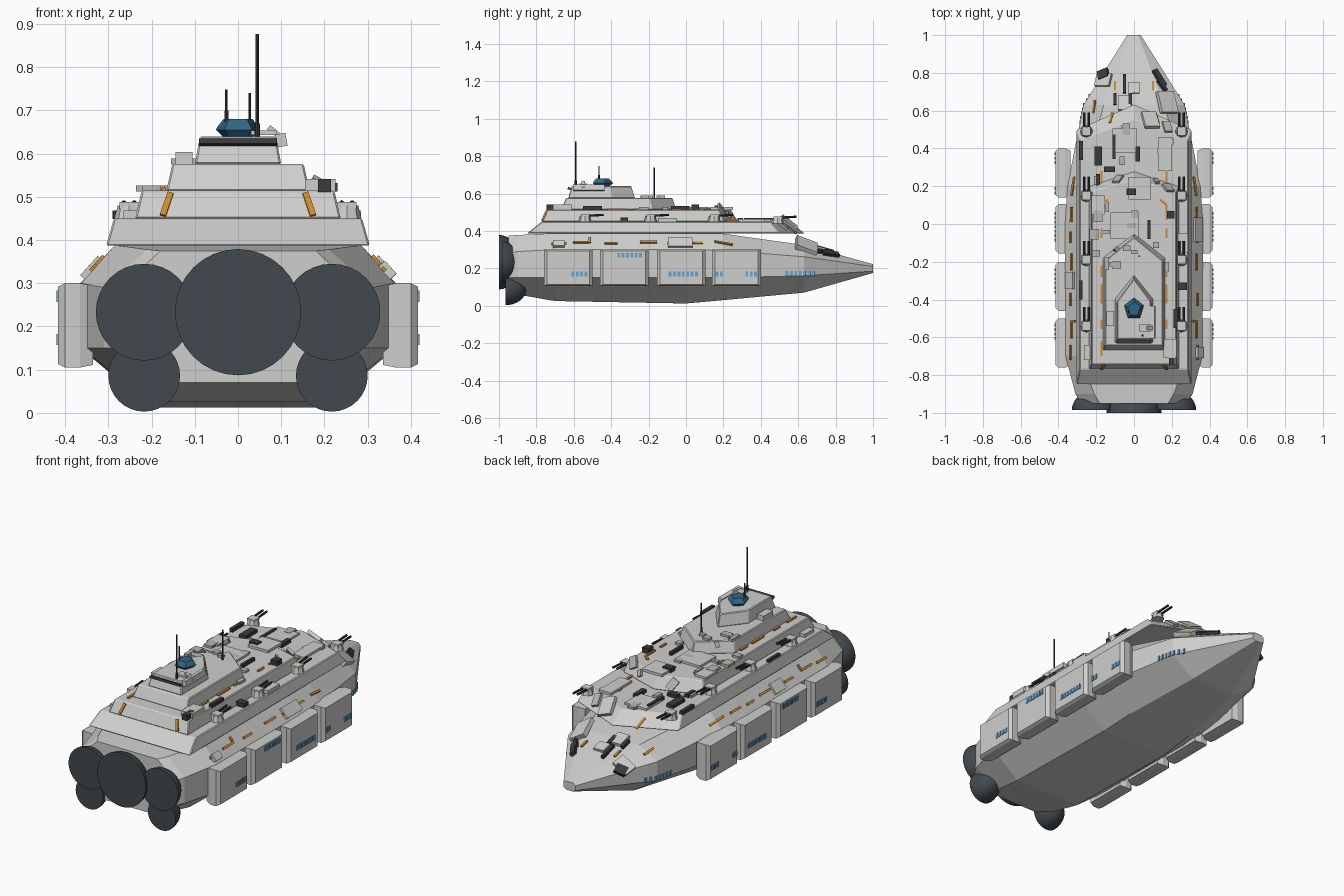
import bpy, bmesh, math, random
from mathutils import Vector, Matrix
from mathutils.bvhtree import BVHTree

if "Cube" in bpy.data.objects:
    bpy.data.objects.remove(bpy.data.objects["Cube"])

random.seed(4)


def material(name, rgb):
    m = bpy.data.materials.new(name)
    m.diffuse_color = (*rgb, 1)
    m.use_nodes = True
    m.node_tree.nodes["Principled BSDF"].inputs["Base Color"].default_value = m.diffuse_color
    return m


LIGHT = material("light_grey_plating", (0.62, 0.62, 0.61))
MID = material("mid_grey_panel", (0.47, 0.47, 0.47))
DARK = material("dark_grey_metal", (0.04, 0.043, 0.047))
ENGINE = material("engine_slate", (0.055, 0.065, 0.075))
ORANGE = material("orange_marking", (0.62, 0.25, 0.03))
WINDOW = material("window_blue", (0.13, 0.38, 0.65))
GLASS = material("bridge_teal", (0.03, 0.13, 0.23))


def finish(name, bm, mat):
    bmesh.ops.recalc_face_normals(bm, faces=bm.faces)
    me = bpy.data.meshes.new(name)
    bm.to_mesh(me)
    bm.free()
    me.materials.append(mat)
    ob = bpy.data.objects.new(name, me)
    bpy.context.collection.objects.link(ob)
    return ob


def loft(name, rings, mat):
    """Skin closed rings of equal length and cap both ends."""
    bm = bmesh.new()
    vs = [[bm.verts.new(p) for p in r] for r in rings]
    for a, b in zip(vs, vs[1:]):
        for i in range(len(a)):
            j = (i + 1) % len(a)
            bm.faces.new((a[i], a[j], b[j], b[i]))
    bm.faces.new(vs[0])
    bm.faces.new(vs[-1])
    return finish(name, bm, mat)


def add_box(bm, size, mtx):
    bmesh.ops.create_cube(bm, size=1, matrix=mtx @ Matrix.Diagonal((*size, 1)))


def add_rod(bm, a, b, r, sides=8):
    a, b = Vector(a), Vector(b)
    rot = (b - a).to_track_quat('Z', 'Y').to_matrix().to_4x4()
    bmesh.ops.create_cone(bm, cap_ends=True, segments=sides, radius1=r, radius2=r,
                          depth=(b - a).length, matrix=Matrix.Translation((a + b) / 2) @ rot)


# Hull: y, bottom half width, bottom z, side half width, side low z, side high z, top half width, top z
sections = [(-.95, .17, .07, .28, .15, .28, .18, .375), (-.9, .18, .06, .31, .15, .29, .21, .378),
            (-.70, .2, .025, .362, .15, .30, .285, .388), (0, .2, .012, .365, .15, .30, .285, .388),
            (.2, .19, .03, .353, .15, .295, .28, .385), (.63, .13, .07, .268, .16, .262, .16, .325),
            (1, .018, .175, .036, .185, .21, .022, .222)]
rings = []
for y, wb, zb, wm, zl, zh, wt, zt in sections:
    half = [(wb, zb), (wm, zl), (wm, zh), (wt, zt)]
    rings.append([(x, y, z) for x, z in half] + [(-x, y, z) for x, z in reversed(half)])
hull = loft("hull", rings, LIGHT)


# Stepped decks with pointed bows
def deck(name, w, back, shoulder, apex, z0, z1, inset, back_in, apex_in):
    def ring(w, b, s, a, z):
        return [(-w, b, z), (w, b, z), (w, s, z), (0, a, z), (-w, s, z)]
    top = ring(w - inset, back + back_in, shoulder - apex_in * .7, apex - apex_in, z1)
    ob = loft(name, [ring(w, back, shoulder, apex, z0), top], LIGHT)
    mod = ob.modifiers.new("edge", 'BEVEL')
    mod.width, mod.segments = .004, 1
    return ob


decks = [deck("lower_deck", .305, -.85, .5, .635, .387, .45, .018, .08, .08),
         deck("middle_deck", .238, -.77, .2, .28, .449, .514, .015, .03, .04),
         deck("upper_deck", .166, -.67, -.18, -.05, .513, .576, .014, .03, .02),
         deck("command_deck", .1, -.63, -.395, -.27, .575, .64, .012, .02, .02)]

# Bridge dome
loft("bridge", [[(r * math.sin(k * math.tau / 5), -.45 + r * math.cos(k * math.tau / 5) * 1.1, z)
                 for k in range(5)] for r, z in ((.036, .638), (.054, .655), (.05, .662), (.035, .68))], GLASS)

# Side pods, each with bevelled outer edges, and their windows
win = bmesh.new()


def windows(x, y0, z, n, side):
    for k in range(n):
        add_box(win, (.008, .015, .026), Matrix.Translation((side * x, y0 + k * .0235, z)))


for side in (-1, 1):
    for i, (y0, y1) in enumerate(((-.76, -.5), (-.46, -.2), (-.155, .105), (.14, .4))):
        def ring(x, c):
            return [(side * x, y0 + c, .105 + c / 2), (side * x, y1 - c, .105 + c / 2),
                    (side * x, y1 - c, .3 - c / 2), (side * x, y0 + c, .3 - c / 2)]
        loft("side_pod", [ring(.335, .012), ring(.365, 0), ring(.4, 0), ring(.416, .016)], LIGHT)
    for y0, z, n in ((-.605, .17, 4), (-.36, .27, 6), (-.085, .17, 7), (.165, .17, 2), (.325, .17, 3)):
        windows(.416, y0, z, n, side)
    for k in range(7):
        y = .54 + k * .0235
        x = .353 - (y - .2) * .198 if y < .63 else .268 - (y - .63) * .627
        windows(x, y, .172, 1, side)
finish("windows", win, WINDOW)


# Engine bowls open to the rear
def engine(name, x, z, r, rim, depth):
    prof = [(math.cos(t * math.pi / 16), math.sin(t * math.pi / 16)) for t in range(9)]
    outer = [(max(r * c, .003), rim + depth * s) for c, s in prof]
    inner = [(max(r * .96 * c, .003), rim + depth * .8 * s) for c, s in reversed(prof)]
    n = 32
    ob = loft(name, [[(x + q * math.cos(k * math.tau / n), y, z + q * math.sin(k * math.tau / n))
                      for k in range(n)] for q, y in outer + inner], ENGINE)
    bpy.context.view_layer.objects.active = ob
    ob.select_set(True)
    bpy.ops.object.shade_smooth_by_angle(angle=math.radians(35))
    ob.select_set(False)


engine("main_engine", 0, .233, .146, -1, .11)
for s in (-1, 1):
    engine("outer_engine", s * .217, .233, .112, -.985, .1)
    engine("lower_engine", s * .217, .086, .083, -.965, .11)

# Surface lookup used to seat the fittings on hull and decks
trees = []
for ob in [hull] + decks:
    me = ob.data
    trees.append(BVHTree.FromPolygons([v.co for v in me.vertices], [p.vertices for p in me.polygons]))


def seat(x, y):
    hits = [t.ray_cast(Vector((x, y, 2)), Vector((0, 0, -1))) for t in trees]
    hits = [h for h in hits if h[0]]
    if not hits:
        return None
    p, n = max(hits, key=lambda h: h[0].z)[:2]
    fwd = (Vector((0, 1, 0)) - n * n.y).normalized()
    m = Matrix((fwd.cross(n), fwd, n)).transposed().to_4x4()
    return Matrix.Translation(p) @ m


def fitting(bm, x, y, w, l, h, turn=0):
    m = seat(x, y)
    if m:
        add_box(bm, (w, l, h), m @ Matrix.Rotation(turn, 4, 'Z') @ Matrix.Translation((0, 0, h * .4)))


# Deck plates and hatches: x, y, width, length, height
plates = bmesh.new()
for p in ((-.05, .44, .13, .13, .012), (.085, .545, .08, .1, .02), (.165, .37, .07, .18, .015),
          (.17, .64, .1, .12, .025), (.03, .19, .12, .12, .015), (-.05, -.01, .15, .14, .014),
          (.09, -.52, .03, .17, .025), (.255, -.1, .06, .1, .02), (.19, -.66, .07, .1, .03),
          (-.24, -.68, .05, .08, .02), (.335, -.03, .06, .13, .015), (-.335, -.3, .06, .09, .015),
          (.34, -.68, .04, .06, .02), (-.16, .76, .09, .07, .015), (-.05, .64, .07, .08, .018),
          (.0, .72, .06, .06, .015), (-.19, .1, .07, .1, .012), (-.125, -.5, .04, .08, .03)):
    fitting(plates, *p)
finish("deck_plates", plates, LIGHT)

small = bmesh.new()
for _ in range(26):
    fitting(small, random.uniform(-.22, .22), random.uniform(-.3, .55),
            random.uniform(.015, .05), random.uniform(.015, .07), .014)
finish("small_hatches", small, MID)

dark = bmesh.new()
for p in ((-.28, .39, .02, .1, .02), (-.19, .36, .04, .1, .02), (-.16, .79, .06, .05, .02, .4),
          (-.05, .74, .015, .1, .02), (-.02, .66, .02, .06, .02), (.13, .77, .03, .1, .02, .4),
          (-.105, .41, .015, .13, .02), (.02, .37, .025, .08, .02), (-.015, .17, .05, .035, .025),
          (.195, .05, .04, .04, .03), (.08, -.03, .015, .1, .02), (.255, -.33, .05, .04, .025),
          (.22, -.5, .02, .1, .02), (.2, -.71, .03, .07, .03), (-.13, .29, .06, .03, .02),
          (-.28, -.35, .015, .1, .015), (.145, .73, .02, .07, .02, .5), (-.1, .66, .015, .06, .02),
          (0, -.615, .18, .012, .02), (-.19, .22, .02, .09, .02)):
    fitting(dark, *p)
finish("dark_machinery", dark, DARK)

# Orange dashed markings
marks = bmesh.new()
for s in (-1, 1):
    for x, y, l in ((.172, .06, .08), (.172, -.05, .05), (.172, -.25, .06), (.172, -.37, .1),
                    (.172, -.53, .05), (.172, -.66, .08), (.172, .24, .08), (.335, -.68, .08),
                    (.33, -.56, .09), (.335, -.4, .07), (.33, -.2, .09), (.335, -.07, .06),
                    (.33, .05, .08), (.322, .2, .1), (.12, .56, .07), (.1, .73, .05), (.21, .62, .07)):
        fitting(marks, s * x, y, .012, l, .008)
    fitting(marks, s * .155, .115, .045, .012, .008, s * -.7)
    fitting(marks, s * .32, -.515, .035, .012, .008)
    fitting(marks, s * .165, -.755, .014, .06, .008, s * .3)
finish("orange_markings", marks, ORANGE)

# Twin-barrel turrets along the lower deck edges
mounts, barrels = bmesh.new(), bmesh.new()
for s in (-1, 1):
    for y in (-.54, -.19, .15, .49):
        x, z = s * .252, .45 if y < .4 else .44
        bmesh.ops.create_cone(mounts, cap_ends=True, segments=8, radius1=.034, radius2=.026, depth=.03,
                              matrix=Matrix.Translation((x, y, z + .015)))
        add_box(mounts, (.045, .045, .016), Matrix.Translation((x, y, z + .03)))
        for d in (-.012, .012):
            add_rod(barrels, (x + d, y, z + .03), (x + d, y + .1, z + .036), .006)
finish("turret_mounts", mounts, LIGHT)
finish("turret_barrels", barrels, DARK)

# Antenna masts
masts = bmesh.new()
for x, y, z0, z1, r in ((.045, -.59, .63, .877, .004), (-.027, -.465, .66, .748, .003), (.027, -.17, .57, .74, .003)):
    add_rod(masts, (x, y, z0), (x, y, z1), r)
    add_rod(masts, (x, y, z0), (x, y, z0 + .04), r * 1.6)
finish("antenna_masts", masts, DARK)

# Sensor dish arm beside the command deck
arm = bmesh.new()
add_box(arm, (.06, .04, .01), Matrix.Translation((.06, -.55, .648)))
add_box(arm, (.05, .02, .012), Matrix.Translation((.09, -.55, .645)) @ Matrix.Rotation(.7, 4, 'Y'))
finish("sensor_arm", arm, LIGHT)
